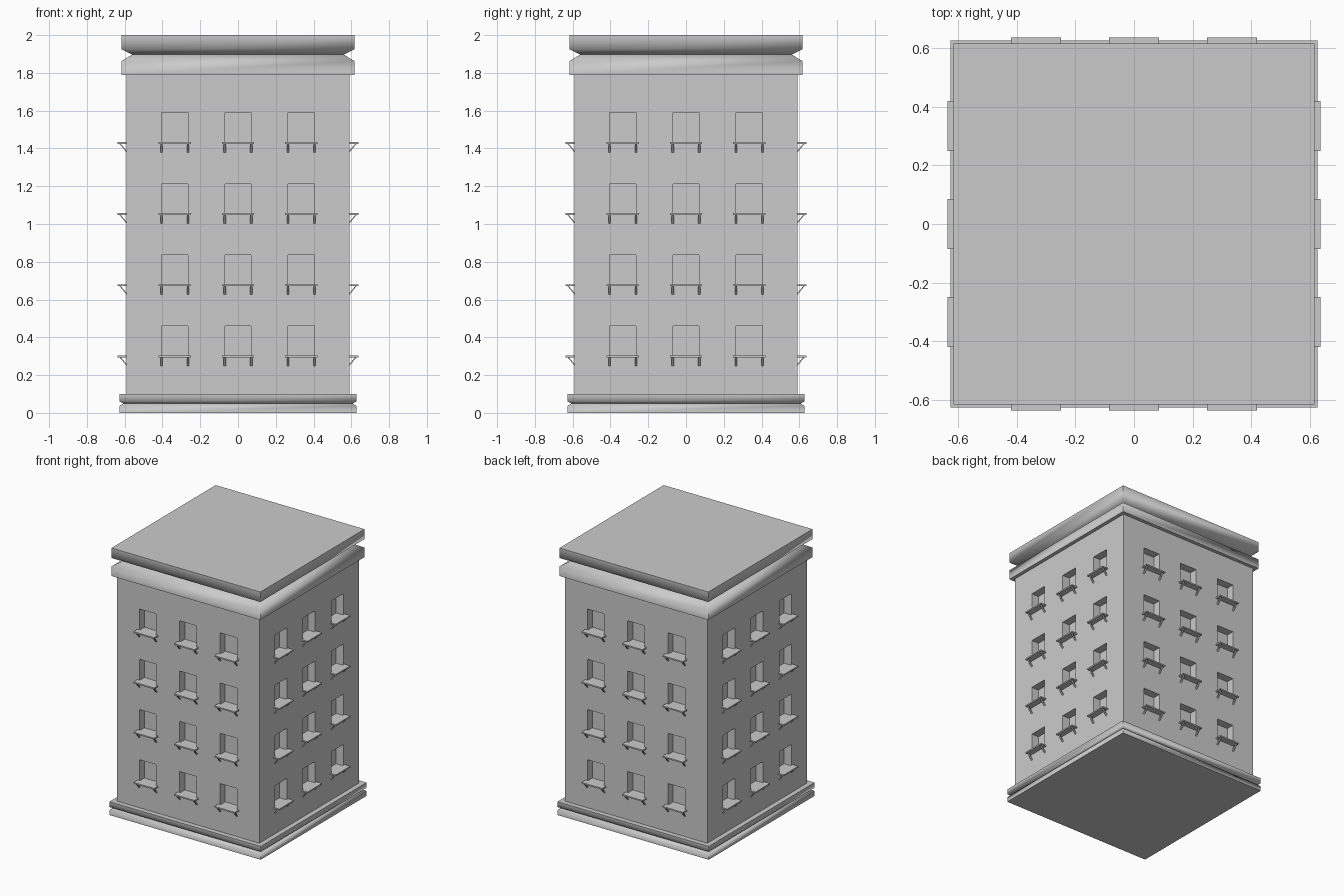
import bpy, bmesh, math
from mathutils import Matrix, Vector

if "Cube" in bpy.data.objects:
    bpy.data.objects.remove(bpy.data.objects["Cube"])

SIDES = [Matrix.Rotation(i * math.pi / 2, 4, 'Z') for i in range(4)]
COLUMNS = [-0.335, 0.0, 0.335]
FLOORS = [0.304 + 0.3765 * i for i in range(4)]   # sill top heights
WALL = 0.59


def finish(name, bm, smooth=False):
    bmesh.ops.recalc_face_normals(bm, faces=bm.faces)
    if smooth:
        for f in bm.faces:
            f.smooth = True
        for e in bm.edges:
            e.smooth = e.calc_face_angle(math.pi) < math.radians(75)
    mesh = bpy.data.meshes.new(name)
    bm.to_mesh(mesh)
    bm.free()
    obj = bpy.data.objects.new(name, mesh)
    bpy.context.collection.objects.link(obj)
    return obj


def add_box(bm, lo, hi, matrix=Matrix()):
    lo, hi = Vector(lo), Vector(hi)
    m = matrix @ Matrix.Translation((lo + hi) / 2) @ Matrix.Diagonal((*(hi - lo), 1))
    bmesh.ops.create_cube(bm, size=1, matrix=m)


def square_moulding(name, profile):
    """Sweep a (half width, height) profile around a square and cap it."""
    bm = bmesh.new()
    rings = [[bm.verts.new((sx * r, sy * r, z))
              for sx, sy in ((-1, -1), (1, -1), (1, 1), (-1, 1))] for r, z in profile]
    for a, b in zip(rings, rings[1:]):
        for i in range(4):
            j = (i + 1) % 4
            bm.faces.new((a[i], a[j], b[j], b[i]))
    bm.faces.new(rings[0])
    bm.faces.new(rings[-1])
    return finish(name, bm, smooth=True)


# Base plinth and roof cornice, each with a V groove
square_moulding("base_plinth", [(0.627, 0), (0.627, 0.037), (0.607, 0.05),
                                (0.627, 0.06), (0.627, 0.1)])
square_moulding("roof_cornice", [(0.617, 1.79), (0.617, 1.862), (0.56, 1.897),
                                 (0.617, 1.925), (0.617, 2.0)])

# Building body
bm = bmesh.new()
add_box(bm, (-WALL, -WALL, 0.09), (WALL, WALL, 1.81))
body = finish("building_body", bm)

# Window recesses, sills and slanted brackets on all four sides
cut, sills, brackets = bmesh.new(), bmesh.new(), bmesh.new()
for side in SIDES:
    for x in COLUMNS:
        for z in FLOORS:
            add_box(cut, (x - 0.07, -WALL - 0.05, z - 0.004),
                    (x + 0.07, -WALL + 0.06, z + 0.156), side)
            add_box(sills, (x - 0.085, -0.637, z - 0.01),
                    (x + 0.085, -WALL + 0.002, z), side)
            for s in (-1, 1):
                strut = (side @ Matrix.Translation((x + s * 0.07, -0.605, z - 0.032))
                         @ Matrix.Rotation(math.radians(40), 4, 'X'))
                add_box(brackets, (-0.006, -0.003, -0.034), (0.006, 0.003, 0.034), strut)
cutter = finish("window_cutter", cut)
finish("window_sills", sills)
finish("sill_brackets", brackets)

# Carve the windows, then discard the cutter
mod = body.modifiers.new("windows", 'BOOLEAN')
mod.operation = 'DIFFERENCE'
mod.solver = 'EXACT'
mod.object = cutter
bpy.context.view_layer.objects.active = body
bpy.ops.object.modifier_apply(modifier=mod.name)
bpy.data.objects.remove(cutter)
